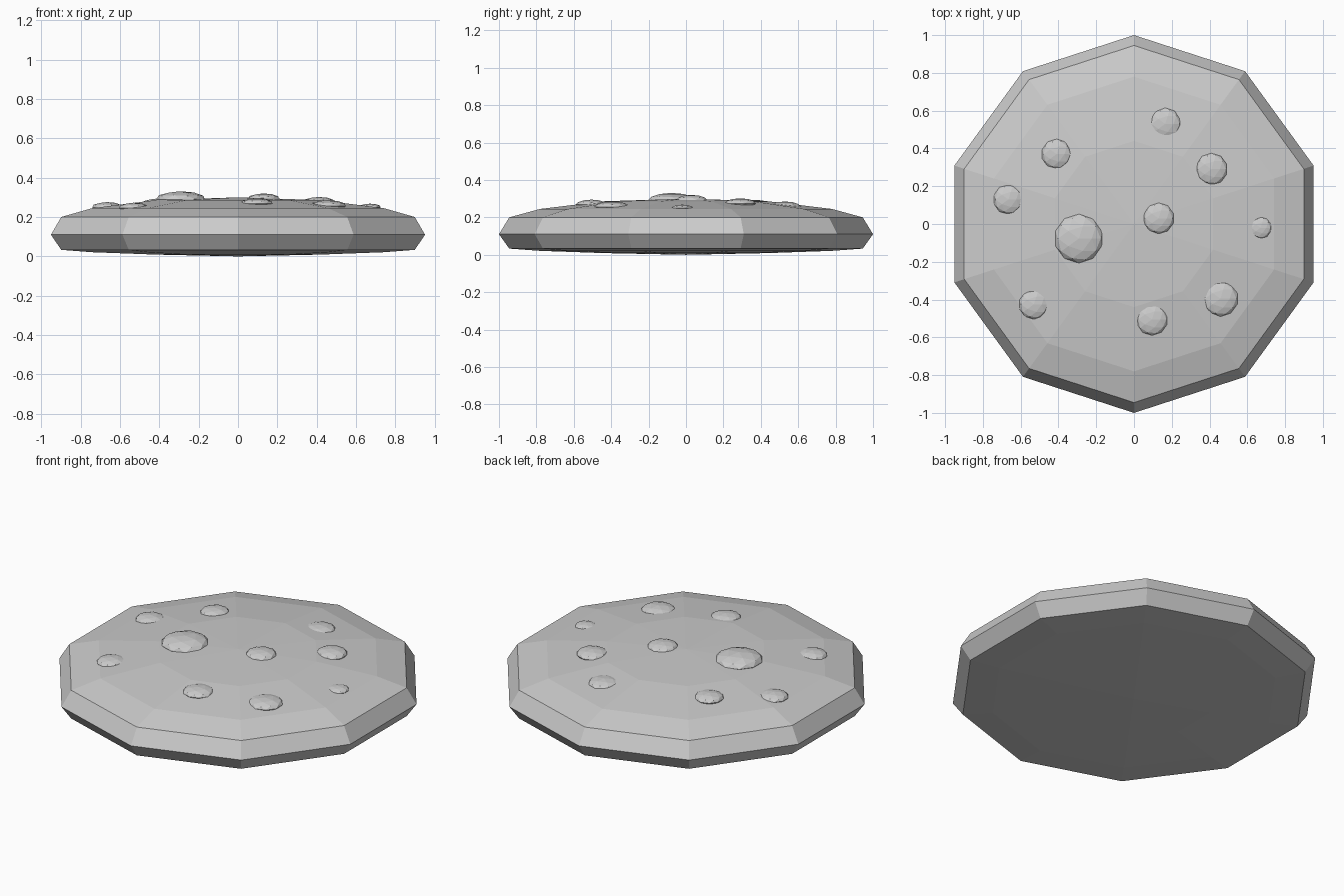
import bpy, bmesh, math
from mathutils import Matrix

if "Cube" in bpy.data.objects:
    bpy.data.objects.remove(bpy.data.objects["Cube"], do_unlink=True)

# One plain grey for everything
grey = bpy.data.materials.new("plain grey")
grey.use_nodes = True
COLOUR = (0.6, 0.6, 0.6, 1)
grey.diffuse_color = COLOUR
grey.node_tree.nodes["Principled BSDF"].inputs["Base Color"].default_value = COLOUR


def finish(bm, name):
    bmesh.ops.recalc_face_normals(bm, faces=bm.faces)
    mesh = bpy.data.meshes.new(name)
    bm.to_mesh(mesh)
    bm.free()
    mesh.materials.append(grey)
    obj = bpy.data.objects.new(name, mesh)
    bpy.context.collection.objects.link(obj)
    return obj


# Ten-sided disc: stacked rings of (radius, height) between two poles
SIDES = 10
RINGS = [(0.44, 0.286), (0.78, 0.245), (0.945, 0.2), (1.0, 0.11),
         (0.945, 0.033), (0.78, 0.021), (0.44, 0.009)]
bm = bmesh.new()
loops = []
for radius, z in RINGS:
    angles = [math.pi / 2 + math.tau * i / SIDES for i in range(SIDES)]
    loops.append([bm.verts.new((radius * math.cos(a), radius * math.sin(a), z)) for a in angles])
top = bm.verts.new((0, 0, 0.3))
bottom = bm.verts.new((0, 0, 0))
for i in range(SIDES):
    j = (i + 1) % SIDES
    bm.faces.new((top, loops[0][i], loops[0][j]))
    bm.faces.new((bottom, loops[-1][j], loops[-1][i]))
    for upper, lower in zip(loops, loops[1:]):
        bm.faces.new((upper[i], lower[i], lower[j], upper[j]))
finish(bm, "disc_body")

# Flattened faceted bumps: x, y, centre height, radius, half height
BUMPS = [(0.165, 0.53, 0.258, 0.085, 0.027), (-0.41, 0.37, 0.267, 0.08, 0.027),
         (0.41, 0.29, 0.275, 0.085, 0.027), (-0.665, 0.13, 0.249, 0.08, 0.027),
         (0.13, 0.03, 0.293, 0.083, 0.027), (-0.292, -0.077, 0.289, 0.13, 0.042),
         (0.67, -0.02, 0.25, 0.058, 0.018), (-0.53, -0.425, 0.246, 0.08, 0.027),
         (0.095, -0.505, 0.268, 0.085, 0.027), (0.457, -0.395, 0.256, 0.095, 0.03)]
for n, (x, y, z, radius, half) in enumerate(BUMPS, 1):
    bm = bmesh.new()
    bmesh.ops.create_icosphere(bm, subdivisions=2, radius=1)
    bm.transform(Matrix.Diagonal((radius, radius, half, 1)))
    finish(bm, f"bump_{n}").location = (x, y, z)
